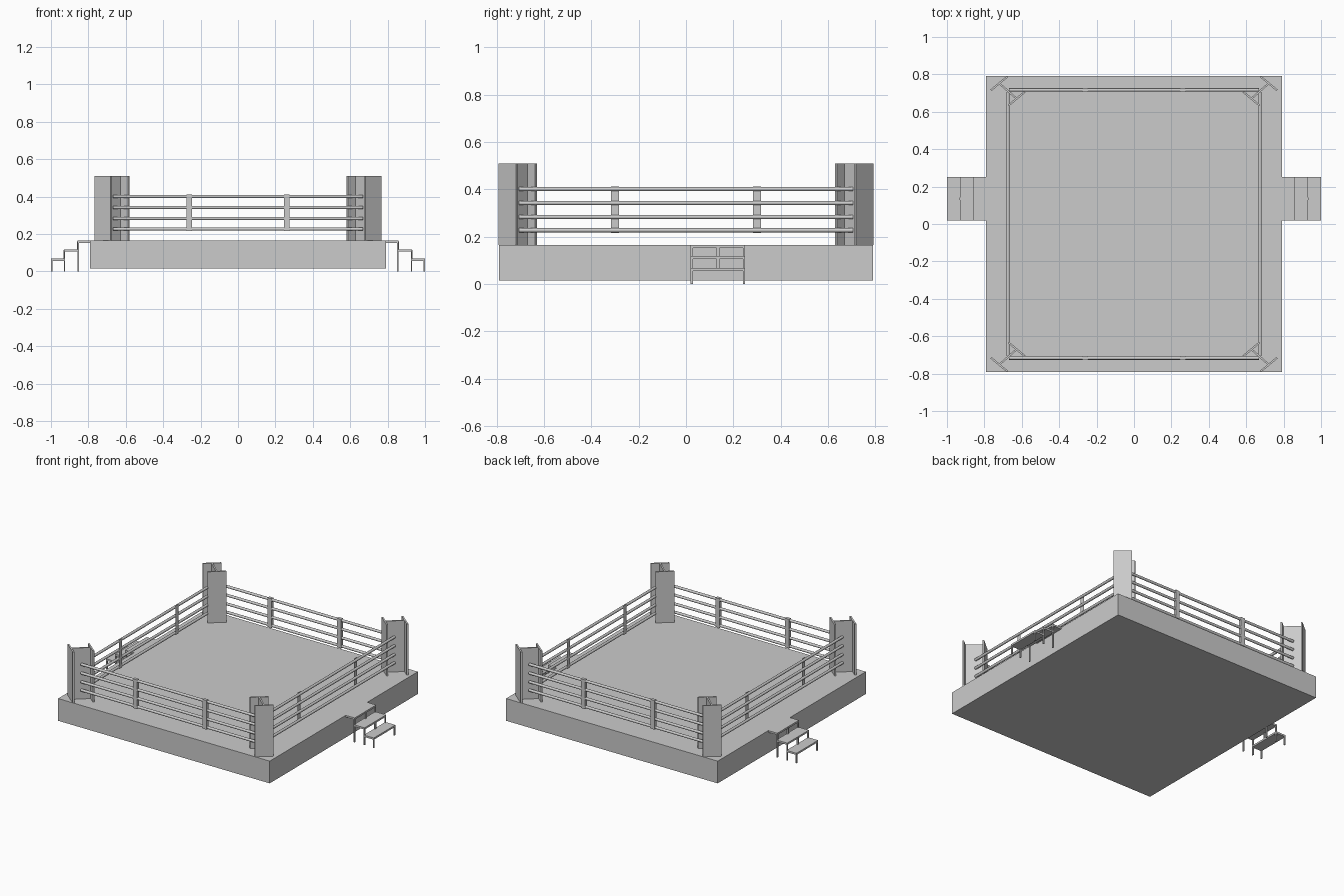
import bpy, bmesh, math
from mathutils import Vector, Matrix

if "Cube" in bpy.data.objects:
    bpy.data.objects.remove(bpy.data.objects["Cube"])


def finish(name, bm, recalc=True):
    if recalc:
        bmesh.ops.recalc_face_normals(bm, faces=bm.faces)
    me = bpy.data.meshes.new(name)
    bm.to_mesh(me)
    bm.free()
    ob = bpy.data.objects.new(name, me)
    bpy.context.collection.objects.link(ob)
    return ob


def add_box(bm, x0, x1, y0, y1, z0, z1):
    m = Matrix.Translation(((x0 + x1) / 2, (y0 + y1) / 2, (z0 + z1) / 2))
    s = Matrix.Diagonal((abs(x1 - x0), abs(y1 - y0), abs(z1 - z0), 1))
    bmesh.ops.create_cube(bm, size=1, matrix=m @ s)


TOP = 0.165
ROPE_X, ROPE_Y = 0.674, 0.717
ROPE_Z = (0.227, 0.283, 0.342, 0.401)

# platform
bm = bmesh.new()
add_box(bm, -0.79, 0.79, -0.79, 0.79, 0.015, TOP)
finish("platform", bm)

# corner posts: I-beam profile turned towards the ring centre
U = Vector((0.77, -0.64))
W = Vector((0.75, 0.66))
C = Vector((0.674, 0.711))
F, T, D, E = 0.057, 0.005, 0.067, 0.057
profile = [(-F, -D), (F, -D), (F, -E), (T, -E), (T, E), (F, E),
           (F, D), (-F, D), (-F, E), (-T, E), (-T, -E), (-F, -E)]
for sx in (-1, 1):
    for sy in (-1, 1):
        bm = bmesh.new()
        pts = [C + U * a + W * b for a, b in profile]
        face = bm.faces.new([bm.verts.new((p.x * sx, p.y * sy, TOP)) for p in pts])
        ext = bmesh.ops.extrude_face_region(bm, geom=[face])
        bmesh.ops.translate(bm, vec=(0, 0, 0.345),
                            verts=[v for v in ext["geom"] if isinstance(v, bmesh.types.BMVert)])
        finish("corner_post", bm)


# ropes
def rope(name, centre, length, rot):
    bm = bmesh.new()
    bmesh.ops.create_cone(bm, cap_ends=True, segments=10, radius1=0.009, radius2=0.009,
                          depth=length, matrix=Matrix.Translation(centre) @ rot)
    for f in bm.faces:
        f.smooth = len(f.verts) == 4
    ob = finish(name, bm)
    for e in ob.data.edges:
        e.use_edge_sharp = False
    ob.data.set_sharp_from_angle(angle=math.radians(45))


along_x = Matrix.Rotation(math.pi / 2, 4, 'Y')
along_y = Matrix.Rotation(math.pi / 2, 4, 'X')
for s in (-1, 1):
    for z in ROPE_Z:
        rope("end_rope", (0, s * ROPE_Y, z), 1.335, along_x)
        rope("side_rope", (s * ROPE_X, 0, z), 1.41, along_y)

# rope spacers: boxes on front and back, flat inward-facing strips on the sides
for s in (-1, 1):
    for t in (-1, 1):
        bm = bmesh.new()
        add_box(bm, t * 0.26 - 0.015, t * 0.26 + 0.015,
                s * ROPE_Y - 0.01, s * ROPE_Y + 0.01, 0.215, 0.412)
        finish("end_rope_spacer", bm)
        bm = bmesh.new()
        x = s * 0.666
        ring = [(x, t * 0.3 + a * 0.016, z) for a, z in
                ((-1, 0.215), (1, 0.215), (1, 0.412), (-1, 0.412))]
        if s > 0:
            ring.reverse()
        bm.faces.new([bm.verts.new(p) for p in ring])
        finish("side_rope_spacer", bm, recalc=False)

# steps: treads on thin legs, with centre struts between treads
Y0, Y1 = 0.02, 0.25
treads = [(0.79, 0.857, TOP), (0.85, 0.931, 0.118), (0.925, 1.0, 0.068)]
for s in (-1, 1):
    bm = bmesh.new()
    for i, (x0, x1, z) in enumerate(treads):
        add_box(bm, s * x0, s * x1, Y0, Y1, z - 0.012, z)
        for y in (Y0, Y1 - 0.01):
            add_box(bm, s * (x1 - 0.007), s * x1, y, y + 0.01, 0, z - 0.012)
        if i < 2:
            add_box(bm, s * (x1 - 0.007), s * (x1 + 0.003), 0.129, 0.141,
                    treads[i + 1][2] - 0.01, z - 0.004)
    finish("steps", bm)
